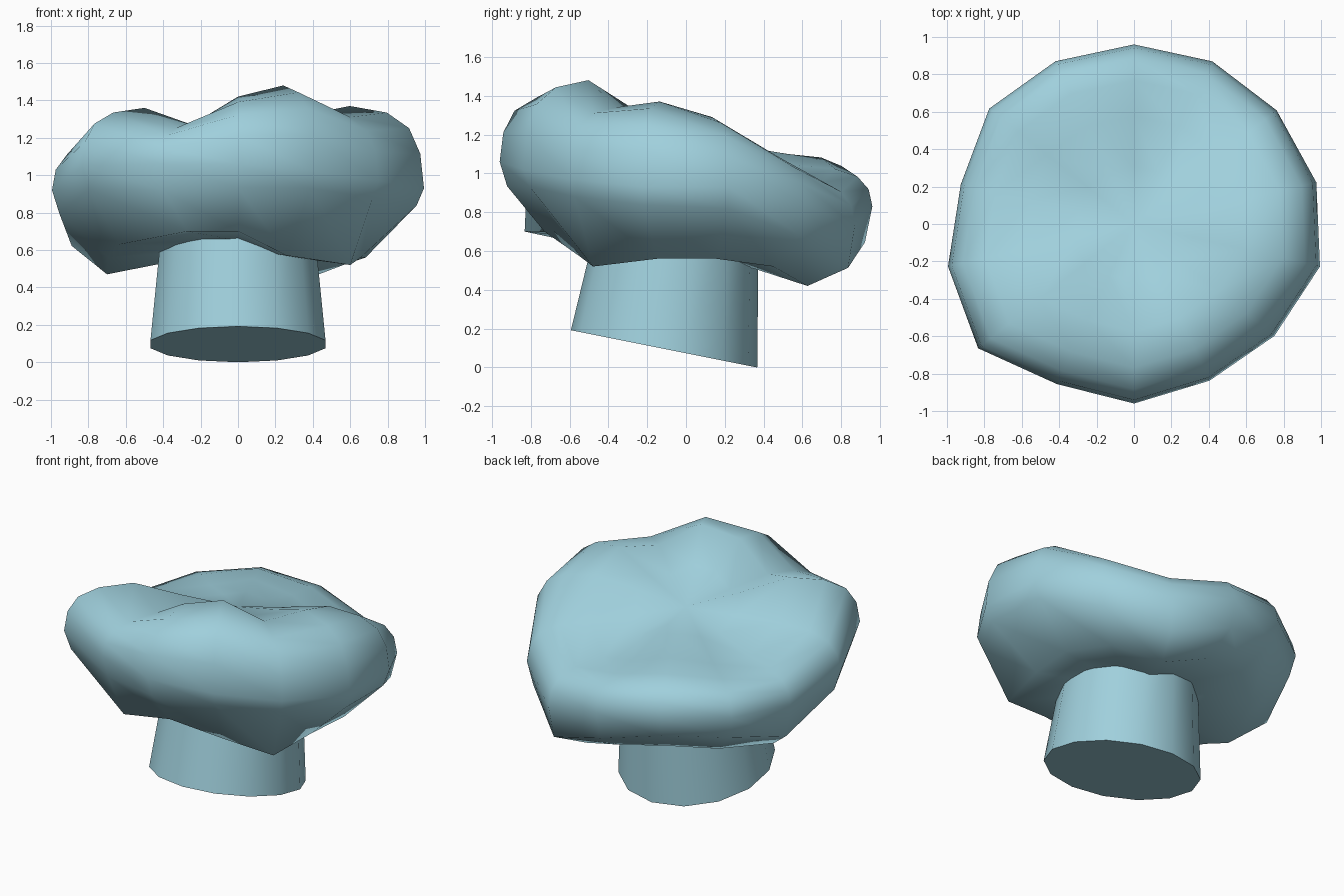
import bpy, bmesh, math

old = bpy.data.objects.get("Cube")
if old:
    bpy.data.objects.remove(old, do_unlink=True)

SIDES = 14
blue = bpy.data.materials.new("pale_blue")
blue.use_nodes = True
blue.diffuse_color = (0.35, 0.63, 0.72, 1)
blue.node_tree.nodes["Principled BSDF"].inputs["Base Color"].default_value = blue.diffuse_color


def direction(k):
    a = -math.pi / 2 + math.tau * k / SIDES
    return math.cos(a), math.sin(a)


def loft(name, rings, start=None, end=None, angle=60):
    """Skin a stack of rings, closing each end with a point or a flat face."""
    bm = bmesh.new()
    loops = [[bm.verts.new(p) for p in ring] for ring in rings]
    for a, b in zip(loops, loops[1:]):
        for k in range(SIDES):
            n = (k + 1) % SIDES
            bm.faces.new((a[k], a[n], b[n], b[k]))
    for loop, tip in ((loops[0], start), (loops[-1], end)):
        if tip is None:
            bm.faces.new(loop)
        else:
            v = bm.verts.new(tip)
            for k in range(SIDES):
                bm.faces.new((loop[k], loop[(k + 1) % SIDES], v))
    bmesh.ops.recalc_face_normals(bm, faces=bm.faces)
    mesh = bpy.data.meshes.new(name)
    bm.to_mesh(mesh)
    bm.free()
    mesh.materials.append(blue)
    obj = bpy.data.objects.new(name, mesh)
    bpy.context.collection.objects.link(obj)
    bpy.ops.object.select_all(action='DESELECT')
    obj.select_set(True)
    bpy.context.view_layer.objects.active = obj
    bpy.ops.object.shade_smooth_by_angle(angle=math.radians(angle))
    return obj


# Wavy cap, around the edge: radius, then crest, rim and lower-lip heights,
# how far out the lip sits, and how full the belly between rim and lip is
radius = [.96, .93, .96, 1.02, 1.0, .975, .965, .96, .966, .99, .95, 1.02, 1.066, .95]
crest = [1.42, 1.48, 1.34, 1.37, 1.29, 1.10, .97, 1.04, 1.10, 1.06, 1.04, 1.18, 1.36, 1.27]
rim = [1.06, 1.02, .97, .93, .93, .84, .73, .83, .87, .87, .85, .92, 1.05, 1.06]
lip = [.70, .57, .52, .56, .56, .52, .42, .52, .57, .54, .47, .56, .63, .70]
lip_out = [.76, .65, .80, .66, .70, .74, .72, .74, .74, .72, .74, .70, .76, .92]
belly = [.35, .2, .2, .25, .3, .5, .7, .6, .45, .45, .6, .35, .3, .4]
flat = [1] * SIDES
TOP, UNDER = 1.18, .60


def cap_ring(scales, low, high, amounts, turn=()):
    ring = []
    for k in range(SIDES):
        x, y = direction(k + (.3 if k in turn else 0))
        r = radius[k] * scales[k]
        ring.append((x * r, y * r, low[k] + (high[k] - low[k]) * amounts[k]))
    return ring


def even(value):
    return [value] * SIDES


cap = [cap_ring(even(.32), even(TOP), crest, even(.5))]
for scale, rise in ((.60, 1), (.80, .92), (.92, .73), (.98, .42), (1, 0)):
    cap.append(cap_ring(even(scale), rim, crest, even(rise)))
cap += [
    cap_ring(even(.96), rim, lip, belly),
    cap_ring(lip_out, rim, lip, flat, turn=(10, 13)),
    cap_ring(even(.40), even(UNDER), lip, even(.5)),
]
loft("cap", cap, (0, 0, TOP), (0, 0, UNDER), 80)


# Tapered stem with a slanted foot
def stem_ring(r, cy, z, slope):
    return [(x * r, cy + y * r, z - slope * y * r)
            for x, y in (direction(k) for k in range(SIDES))]


loft("stem", [stem_ring(.48, -.113, .096, .2), stem_ring(.41, -.035, .80, 0)])
